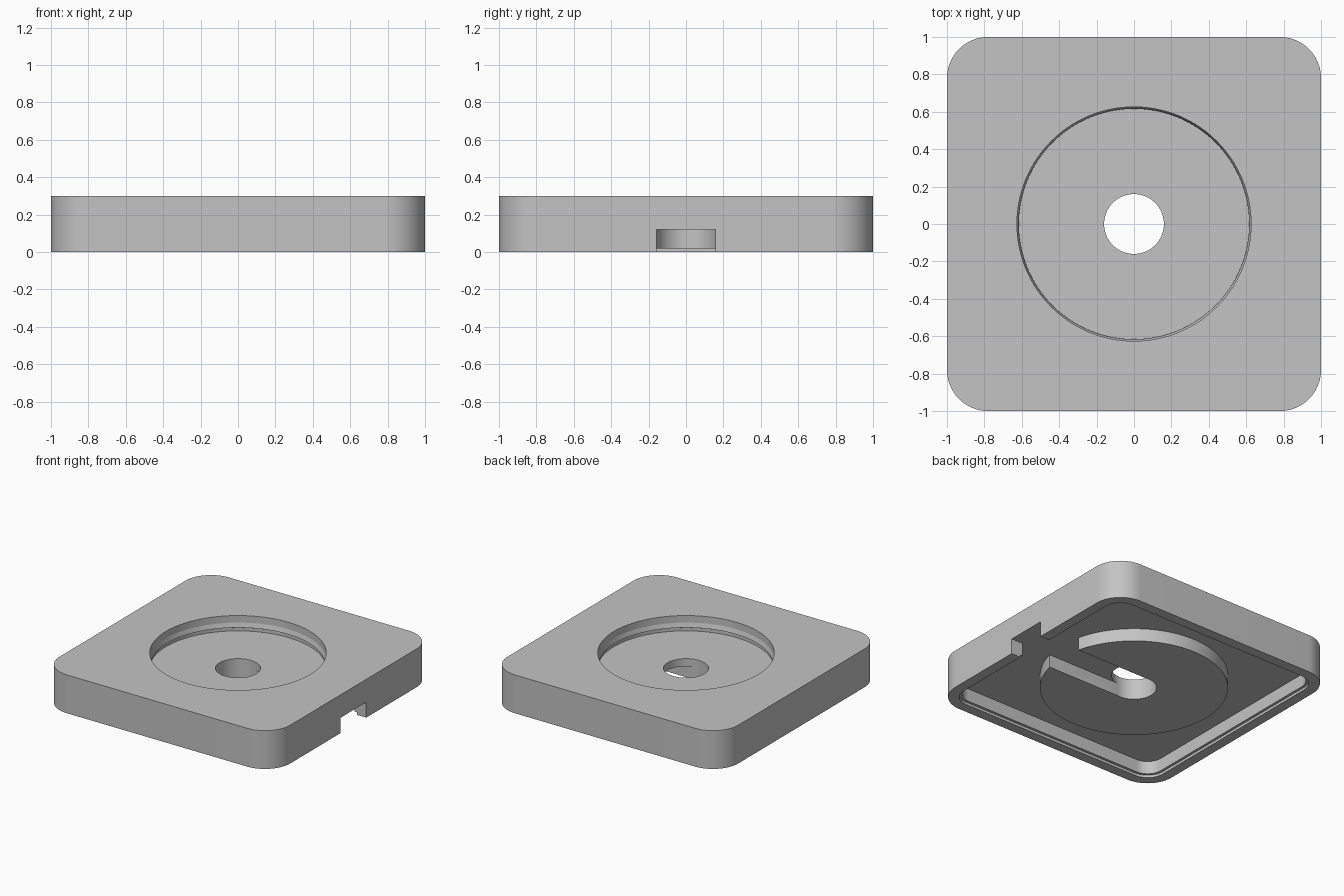
import bpy, bmesh, math

if "Cube" in bpy.data.objects:
    bpy.data.objects.remove(bpy.data.objects["Cube"])

grey = bpy.data.materials.new("plain grey")
grey.diffuse_color = (0.55, 0.55, 0.55, 1)
grey.use_nodes = True
grey.node_tree.nodes["Principled BSDF"].inputs["Base Color"].default_value = grey.diffuse_color


def stack(name, rings):
    """Closed solid from (outline, z) rings that share a point count."""
    bm = bmesh.new()
    loops = [[bm.verts.new((x, y, z)) for x, y in pts] for pts, z in rings]
    n = len(loops[0])
    for low, high in zip(loops, loops[1:]):
        for i in range(n):
            j = (i + 1) % n
            bm.faces.new((low[i], low[j], high[j], high[i]))
    bm.faces.new(loops[0][::-1])
    bm.faces.new(loops[-1])
    me = bpy.data.meshes.new(name)
    bm.to_mesh(me)
    bm.free()
    me.materials.append(grey)
    ob = bpy.data.objects.new(name, me)
    bpy.context.collection.objects.link(ob)
    return ob


def circle(r, n=128):
    return [(r * math.cos(2 * math.pi * i / n), r * math.sin(2 * math.pi * i / n))
            for i in range(n)]


def rounded_square(half, r, steps=20):
    pts = []
    for q, (sx, sy) in enumerate(((1, 1), (-1, 1), (-1, -1), (1, -1))):
        for i in range(steps + 1):
            a = math.pi / 2 * (q + i / steps)
            pts.append((sx * (half - r) + r * math.cos(a),
                        sy * (half - r) + r * math.sin(a)))
    return pts


def combine(target, tool, operation):
    mod = target.modifiers.new(tool.name, 'BOOLEAN')
    mod.object, mod.operation, mod.solver = tool, operation, 'EXACT'
    bpy.context.view_layer.objects.active = target
    bpy.ops.object.modifier_apply(modifier=mod.name)
    bpy.data.objects.remove(tool)


def prism(name, outline, z0, z1):
    return stack(name, [(outline, z0), (outline, z1)])


# Square plate with rounded corners
base = prism("base_plate", rounded_square(1.0, 0.22), 0, 0.3)

# Hollow underside with a shallow step for a cover
combine(base, prism("cover_step", rounded_square(0.92, 0.14), -0.1, 0.02), 'DIFFERENCE')
combine(base, prism("cavity", rounded_square(0.90, 0.12), -0.1, 0.12), 'DIFFERENCE')

# Round boss below the dish
combine(base, prism("boss", circle(0.667), 0.02, 0.15), 'UNION')

# Round dish in the top, with a snap lip around its wall
dish = [(0.626, 0.18), (0.626, 0.205), (0.616, 0.21), (0.626, 0.245), (0.626, 0.4)]
combine(base, stack("dish", [(circle(r), z) for r, z in dish]), 'DIFFERENCE')

# Centre hole and the cable slot to the right edge
combine(base, prism("hole", circle(0.16, 64), -0.1, 0.5), 'DIFFERENCE')
slot = [(0, -0.158), (1.2, -0.158), (1.2, 0.158), (0, 0.158)]
combine(base, prism("cable_slot", slot, -0.1, 0.12), 'DIFFERENCE')

# Smooth round walls, sharp edges
base.select_set(True)
bpy.context.view_layer.objects.active = base
bpy.ops.object.shade_smooth_by_angle(angle=math.radians(12))
